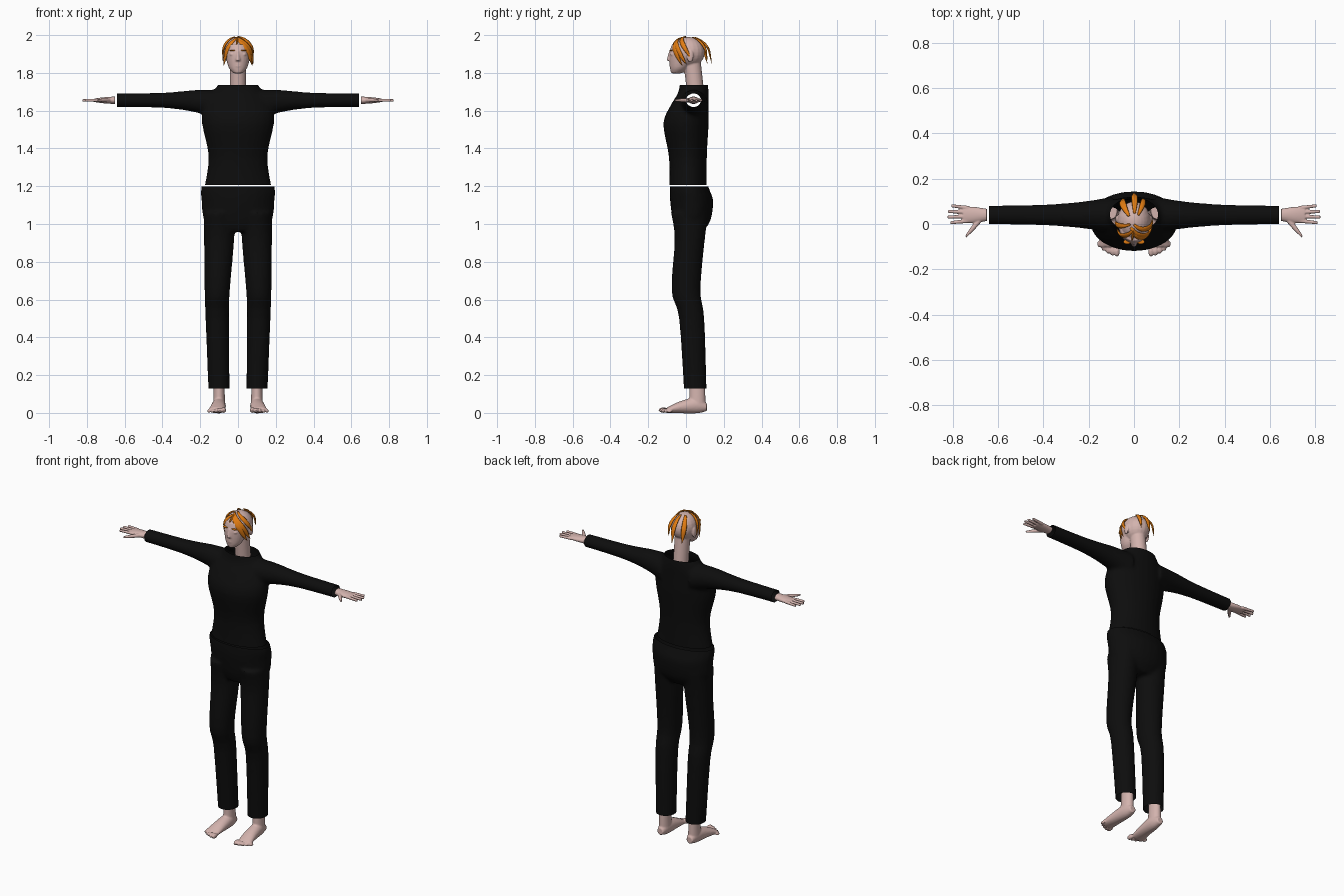
import bpy, bmesh, math
from mathutils import Vector, Matrix

cube = bpy.data.objects.get("Cube")
if cube:
    bpy.data.objects.remove(cube, do_unlink=True)


def material(name, red, green, blue):
    made = bpy.data.materials.new(name)
    made.use_nodes = True
    made.diffuse_color = (red, green, blue, 1)
    shader = made.node_tree.nodes["Principled BSDF"]
    shader.inputs["Base Color"].default_value = made.diffuse_color
    return made


BLACK = material("black fabric", .004, .004, .004)
SKIN = material("pale skin", .65, .45, .42)
ORANGE = material("orange hair", .75, .2, .006)

# Shared heights and offsets
ARM_Y, ARM_Z = .04, 1.655
LEG_X = .1
HEAD = Vector((0, .013, 1.91))
X, Y, Z = Vector((1, 0, 0)), Vector((0, 1, 0)), Vector((0, 0, 1))
SIDES = {"left": 1, "right": -1}


def spline(rows, steps=4):
    """Smooth rows between the given ones."""
    padded = [rows[0], *rows, rows[-1]]
    smooth = []
    for before, start, end, after in zip(padded, padded[1:], padded[2:], padded[3:]):
        for step in range(steps):
            t = step / steps
            smooth.append([
                p * (1 + t * t * (2 * t - 3)) + q * t * t * (3 - 2 * t)
                + (q - o) / 2 * t * (1 - t) ** 2 - (r - p) / 2 * t * t * (1 - t)
                for o, p, q, r in zip(before, start, end, after)])
    return smooth + [list(rows[-1])]


def skin_rings(bm, rings, count=24):
    """Closed tube through ellipses given by centre and two half axes."""
    loops = []
    for centre, u, v in rings:
        angles = [math.tau * i / count for i in range(count)]
        loops.append([bm.verts.new(centre + u * math.cos(a) + v * math.sin(a)) for a in angles])
    for lower, upper in zip(loops, loops[1:]):
        for i in range(count):
            bm.faces.new((lower[i - 1], lower[i], upper[i], upper[i - 1]))
    bm.faces.new(loops[0])
    bm.faces.new(loops[-1])


def loft(bm, u, v, rows, side=1):
    """Rows hold a centre and the two radii along u and v."""
    skin_rings(bm, [(Vector((side * x, y, z)), u * wide, v * deep)
                    for x, y, z, wide, deep in spline(rows)])


def ball(bm, centre, radii, side=1):
    x, y, z = centre
    place = Matrix.Translation((side * x, y, z)) @ Matrix.Diagonal((*radii, 1))
    bmesh.ops.create_uvsphere(bm, u_segments=20, v_segments=14, radius=1, matrix=place)


def finish(name, bm, colour):
    bmesh.ops.recalc_face_normals(bm, faces=bm.faces)
    mesh = bpy.data.meshes.new(name)
    bm.to_mesh(mesh)
    bm.free()
    mesh.materials.append(colour)
    mesh.polygons.foreach_set("use_smooth", [True] * len(mesh.polygons))
    obj = bpy.data.objects.new(name, mesh)
    bpy.context.collection.objects.link(obj)
    return obj


def fuse(name, bm, colour, voxel, rounds, cuts=()):
    """Melt overlapping parts together, then trim open ends with planes."""
    rough = finish(name + "_rough", bm, colour)
    melt = rough.modifiers.new("melt", "REMESH")
    melt.mode, melt.voxel_size = "VOXEL", voxel
    relax = rough.modifiers.new("relax", "SMOOTH")
    relax.iterations = rounds
    graph = bpy.context.evaluated_depsgraph_get()
    mesh = bpy.data.meshes.new_from_object(rough.evaluated_get(graph))
    bpy.data.objects.remove(rough, do_unlink=True)
    bm = bmesh.new()
    bm.from_mesh(mesh)
    bpy.data.meshes.remove(mesh)
    for distance, outward in cuts:
        bmesh.ops.bisect_plane(bm, geom=bm.verts[:] + bm.edges[:] + bm.faces[:],
                               plane_co=outward * distance, plane_no=outward, clear_outer=True)
    finish(name, bm, colour)


# Shirt: torso and sleeves, open at hem, collar and cuffs
shirt = bmesh.new()
loft(shirt, X, Y, (
    (0, .01, 1.16, .186, .1), (0, .01, 1.35, .156, .1), (0, 0, 1.53, .19, .12),
    (0, .02, 1.63, .18, .1), (0, .04, 1.7, .13, .08), (0, .04, 1.78, .08, .07)))
for side in SIDES.values():
    loft(shirt, Y, Z, (
        (.1, ARM_Y, 1.63, .08, .08), (.22, ARM_Y, 1.65, .06, .06),
        (.4, ARM_Y, ARM_Z, .046, .04), (.7, ARM_Y, ARM_Z, .04, .036)), side)
fuse("shirt", shirt, BLACK, .01, 6, ((-1.207, -Z), (1.735, Z), (.64, X), (.64, -X)))

# Trousers: hips and two legs, open at waist and ankles
trousers = bmesh.new()
loft(trousers, X, Y, (
    (0, .02, .96, .12, .07), (0, .03, 1.02, .18, .1), (0, .03, 1.12, .193, .114),
    (0, .02, 1.18, .197, .105), (0, .01, 1.25, .18, .09)))
for side in SIDES.values():
    loft(trousers, X, Y, (
        (LEG_X, .02, 1.06, .08, .1), (LEG_X, .02, .92, .08, .08), (.11, 0, .65, .067, .077),
        (.11, .03, .5, .062, .067), (LEG_X, .05, .1, .056, .06)), side)
fuse("trousers", trousers, BLACK, .01, 5, ((1.198, Z), (-.13, -Z)))

for label, side in SIDES.items():
    # Hand: wrist, palm, four fingers and thumb
    hand = bmesh.new()
    loft(hand, Y, Z, ((.65, ARM_Y, ARM_Z, .027, .02), (.71, ARM_Y, ARM_Z, .036, .016),
                      (.755, ARM_Y, ARM_Z, .034, .01)), side)
    for finger in range(4):
        root = .014 + .019 * finger
        spread = finger - 1.4
        tip = root + .006 * spread
        reach = .825 - .007 * spread ** 2
        loft(hand, Y, Z, ((.73, root, ARM_Z, .009, .009), (reach, tip, ARM_Z, .007, .007)), side)
    loft(hand, Y, Z, ((.67, .03, ARM_Z, .016, .012), (.71, -.015, ARM_Z, .016, .01),
                      (.744, -.055, ARM_Z, .007, .006)), side)
    fuse(label + "_hand", hand, SKIN, .0035, 2)

    # Foot: ankle, sole and toes
    foot = bmesh.new()
    loft(foot, X, Y, ((LEG_X, .06, .18, .027, .04), (LEG_X, .06, .04, .032, .044)), side)
    loft(foot, X, Z, ((LEG_X, .11, .03, .02, .02), (LEG_X, .06, .04, .034, .042),
                      (.105, -.03, .03, .04, .032), (.113, -.1, .014, .044, .015)), side)
    for toe in range(5):
        size = .015 - .0015 * toe
        ball(foot, (.075 + .02 * toe, -.12 + .002 * toe ** 2, size), (size * .8, size * 1.7, size), side)
    fuse(label + "_foot", foot, SKIN, .005, 2)

# Head: neck, skull, jaw, nose, lips, ears and closed eyes
head = bmesh.new()
loft(head, X, Y, ((0, .05, 1.7, .043, .046), (0, .03, 1.88, .043, .046)))
ball(head, HEAD, (.074, .087, .08))
loft(head, X, Y, ((0, -.05, 1.798, .024, .028), (0, -.035, 1.83, .05, .05),
                  (0, -.015, 1.9, .067, .073), (0, -.005, 1.95, .064, .07)))
loft(head, X, Y, ((0, -.09, 1.864, .013, .013), (0, -.08, 1.915, .007, .01)))
for height in (1.836, 1.846):
    ball(head, (0, -.077, height), (.02, .011, .006))
for side in SIDES.values():
    ball(head, (.074, .022, 1.888), (.008, .018, .032), side)
    ball(head, (.03, -.069, 1.898), (.015, .014, .009), side)
fuse("head", head, SKIN, .0045, 2)


# Hair: tapered locks running over the skull and hanging below it
def lock(name, parting, turn, rise, fall, width, flare=0):
    """Angles turn from the front toward the left; rise and fall are slopes on the skull."""
    steps = 16
    path = []
    for step in range(steps + 1):
        t = step / steps
        around = math.radians(parting + turn * math.sqrt(t))
        slope = rise + (fall - rise) * t
        out = math.cos(max(slope, 0)) * (1 + flare * t)
        path.append(HEAD + Vector((.08 * out * math.sin(around), -.092 * out * math.cos(around),
                                   .084 * math.sin(slope))))
    rings = []
    for step, point in enumerate(path):
        along = path[min(step + 1, steps)] - path[max(step - 1, 0)]
        across = along.cross(point - HEAD).normalized()
        swell = max(.1, math.sin(math.pi * (step + 2) / (steps + 2)))
        rings.append((point, across * width * swell, along.cross(across).normalized() * .006 * swell))
    hair = bmesh.new()
    skin_rings(hair, rings, 10)
    finish(name, hair, ORANGE)


lock("right_fringe", 0, -70, 1.1, -1, .014)
lock("right_side_lock", -50, -40, 1.3, -.6, .012)
lock("left_fringe", -25, 95, 1, -1, .015)
lock("left_swept_lock", -30, 115, 1.2, -.9, .016)
lock("left_top_lock", 0, 100, 1.4, -.5, .013)
lock("forehead_wisp", 0, -8, 1.2, .2, .005)
lock("back_right_lock", -130, -20, 1.2, -.8, .015, .25)
lock("back_middle_lock", 175, 5, 1.2, -.8, .014, .35)
lock("back_left_lock", 140, 15, 1.2, -.5, .012, .2)

# Eyebrows
for label, side in SIDES.items():
    brow = bmesh.new()
    ball(brow, (.03, -.079, 1.919), (.017, .01, .003), side)
    finish(label + "_eyebrow", brow, ORANGE)
